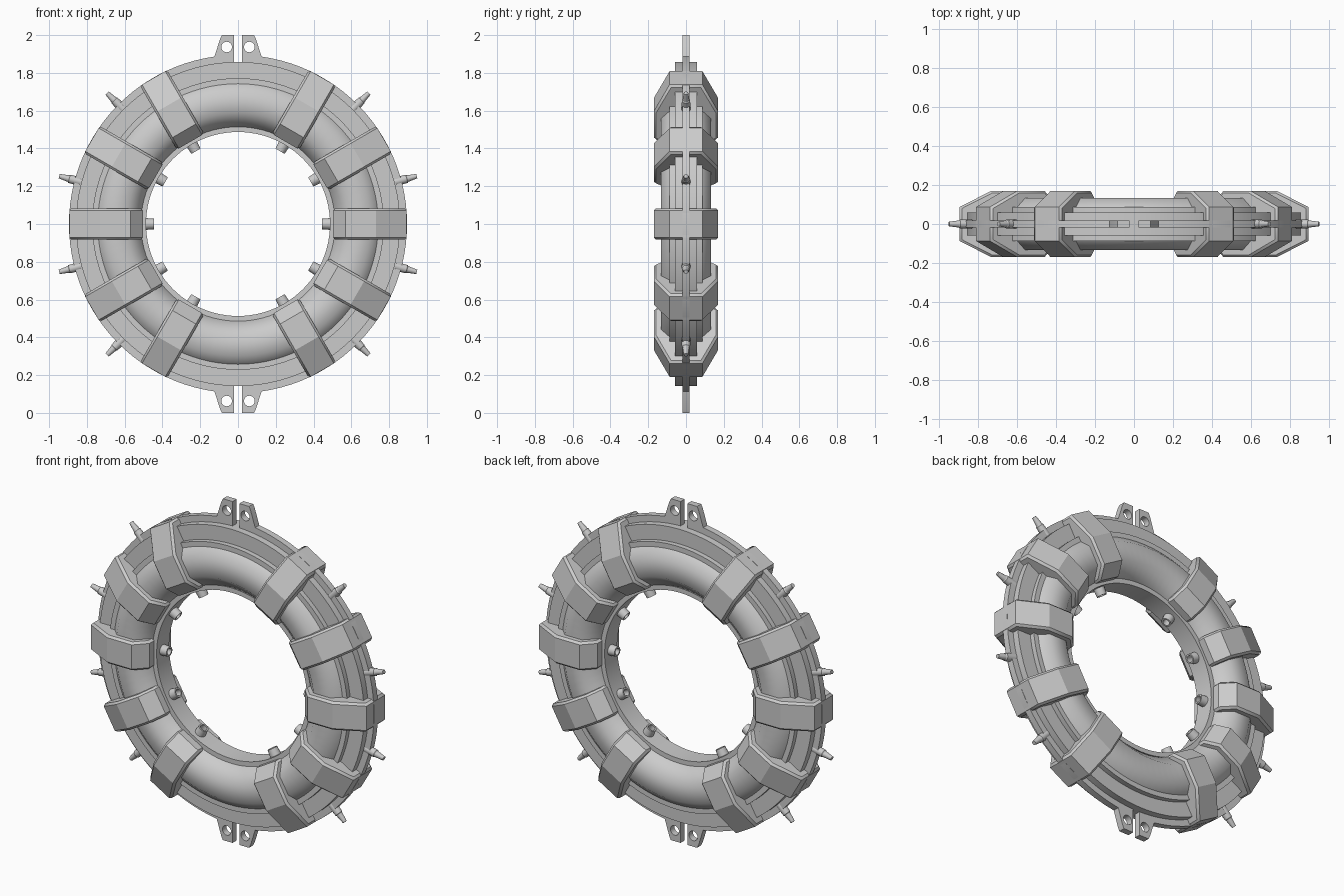
import bpy, bmesh, math
from math import sin, cos, pi, radians
from mathutils import Matrix

if "Cube" in bpy.data.objects:
    bpy.data.objects.remove(bpy.data.objects["Cube"])

CZ = 1.0  # height of the ring centre


def finish(bm, name, angle=30):
    bmesh.ops.recalc_face_normals(bm, faces=bm.faces)
    me = bpy.data.meshes.new(name)
    bm.to_mesh(me)
    bm.free()
    ob = bpy.data.objects.new(name, me)
    bpy.context.collection.objects.link(ob)
    smooth(ob, angle)
    return ob


def smooth(ob, angle):
    bpy.ops.object.select_all(action='DESELECT')
    ob.select_set(True)
    bpy.context.view_layer.objects.active = ob
    bpy.ops.object.shade_smooth_by_angle(angle=radians(angle))


def ring(name, profile, segs=96, angle=30):
    """Closed (radius, y) profile swept round the ring axis."""
    bm = bmesh.new()
    loops = []
    for i in range(segs):
        a = 2 * pi * i / segs
        loops.append([bm.verts.new((r * cos(a), y, CZ + r * sin(a))) for r, y in profile])
    n = len(profile)
    for i in range(segs):
        p, q = loops[i], loops[(i + 1) % segs]
        for j in range(n):
            k = (j + 1) % n
            bm.faces.new((p[j], p[k], q[k], q[j]))
    return finish(bm, name, angle)


def place(ob, deg):
    """Turn a part built along +x to its angle around the ring."""
    ob.matrix_world = Matrix.Translation((0, 0, CZ)) @ Matrix.Rotation(-radians(deg), 4, 'Y')


def lathe_x(name, profile, deg, segs=16):
    """(x, radius) profile turned round the radial axis."""
    bm = bmesh.new()
    loops = [[bm.verts.new((x, r * cos(2 * pi * i / segs), r * sin(2 * pi * i / segs)))
              for i in range(segs)] for x, r in profile]
    for p, q in zip(loops, loops[1:]):
        for i in range(segs):
            k = (i + 1) % segs
            bm.faces.new((p[i], p[k], q[k], q[i]))
    bm.faces.new(loops[0])
    bm.faces.new(loops[-1])
    place(finish(bm, name), deg)


def clamp(name, deg):
    half = [(0.503, 0.10), (0.57, 0.17), (0.73, 0.17), (0.893, 0.087)]
    profile = half + [(r, -y) for r, y in reversed(half)]
    bm = bmesh.new()
    f = bm.faces.new([bm.verts.new((r, y, -0.083)) for r, y in profile])
    ext = bmesh.ops.extrude_face_region(bm, geom=[f])
    bmesh.ops.translate(bm, vec=(0, 0, 0.166),
                        verts=[v for v in ext['geom'] if isinstance(v, bmesh.types.BMVert)])
    ob = finish(bm, name, 20)
    mod = ob.modifiers.new("edge_chamfer", 'BEVEL')
    mod.width = 0.012
    mod.segments = 1
    mod.limit_method = 'ANGLE'
    mod.angle_limit = radians(75)
    place(ob, deg)


def half_plate(name, s):
    """Half of the thin split plate, with a drilled lug at each end."""
    arc = lambda r, a0, a1, n: [(r * cos(radians(a0 + (a1 - a0) * i / n)),
                                 r * sin(radians(a0 + (a1 - a0) * i / n))) for i in range(n + 1)]
    lug = [(0.095, 0.98), (0.085, 1.0), (0.022, 1.0)]
    outline = arc(0.895, -82, 82, 48) + lug + arc(0.74, 88.3, -88.3, 48)
    outline += [(x, -z) for x, z in reversed(lug)]
    holes = [[(0.06 + x, c + z) for x, z in arc(0.028, 0, 345, 23)] for c in (0.937, -0.937)]
    cu = bpy.data.curves.new(name, 'CURVE')
    cu.dimensions = '2D'
    cu.fill_mode = 'BOTH'
    cu.extrude = 0.019
    for pts in [outline] + holes:
        sp = cu.splines.new('POLY')
        sp.points.add(len(pts) - 1)
        for p, (x, z) in zip(sp.points, pts):
            p.co = (s * x, z, 0, 1)
        sp.use_cyclic_u = True
    ob = bpy.data.objects.new(name, cu)
    bpy.context.collection.objects.link(ob)
    ob.location.z = CZ
    ob.rotation_euler.x = pi / 2
    bpy.ops.object.select_all(action='DESELECT')
    ob.select_set(True)
    bpy.context.view_layer.objects.active = ob
    bpy.ops.object.convert(target='MESH')
    smooth(bpy.context.view_layer.objects.active, 30)


# main eight-sided tube
R = 0.132 / cos(pi / 8)
ring("main_tube", [(0.643 + R * cos(pi / 8 + i * pi / 4), R * sin(pi / 8 + i * pi / 4))
                   for i in range(8)], angle=50)

# stepped flanges around the tube
ring("flange_ring", [(0.487, -0.058), (0.858, -0.058), (0.858, 0.058), (0.487, 0.058)])
ring("step_ring", [(0.65, -0.087), (0.772, -0.087), (0.772, 0.087), (0.65, 0.087)])

# split plate with lugs
half_plate("split_plate_right", 1)
half_plate("split_plate_left", -1)

# clamps with hollow inner nozzles
for deg in range(0, 360, 30):
    if deg in (90, 270):
        continue
    clamp(f"clamp_{deg}", deg)
    lathe_x(f"inner_nozzle_{deg}", [(0.53, 0.034), (0.445, 0.028), (0.445, 0.019), (0.49, 0.019)], deg)

# outer spikes between the clamps
for base in (0, 180):
    for a in (-45, -15, 15, 45):
        lathe_x(f"outer_spike_{base + a}", [(0.86, 0.024), (0.925, 0.022), (0.93, 0.018), (0.98, 0.012)],
                base + a, 12)
